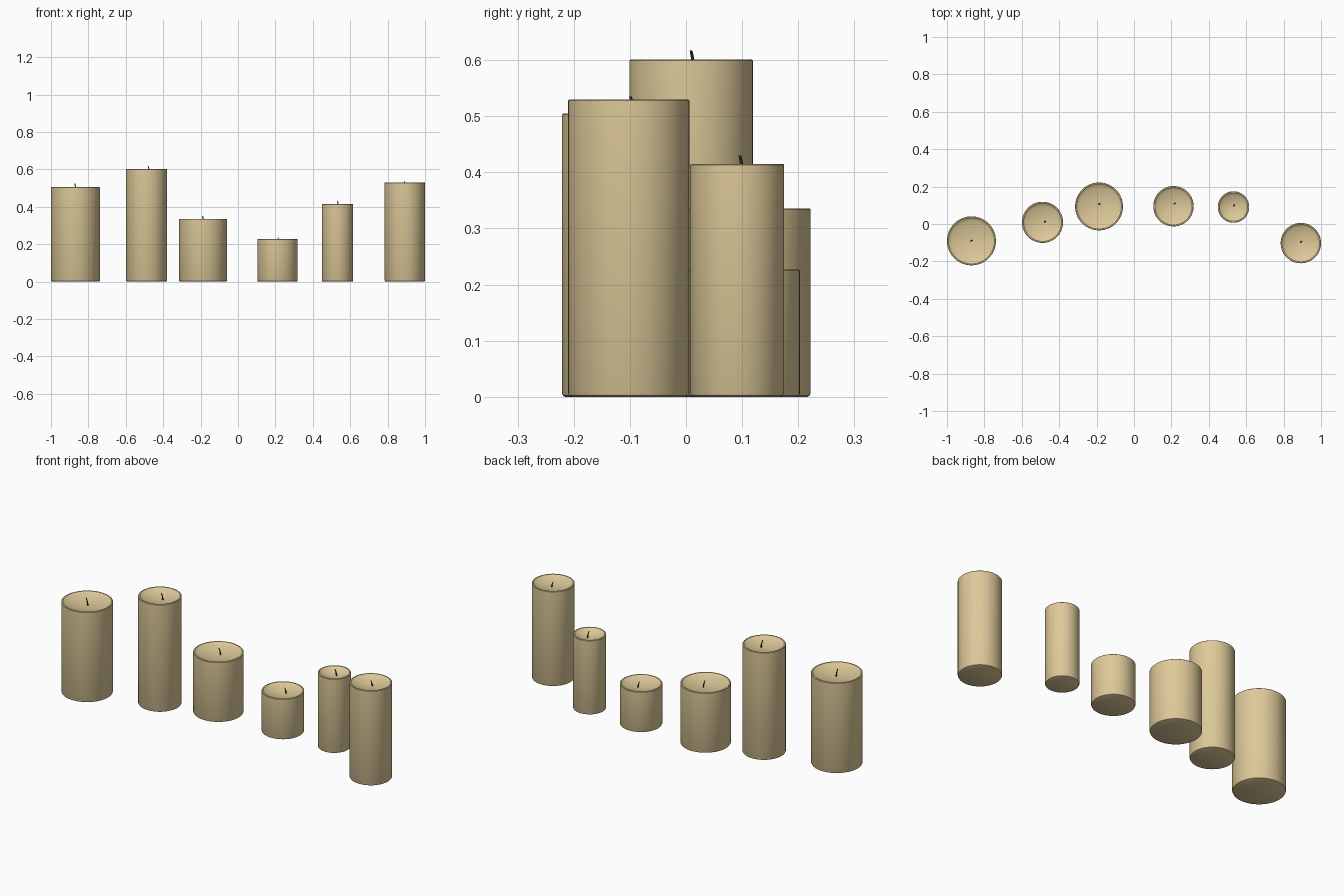
import bpy, bmesh, math
from mathutils import Vector

if "Cube" in bpy.data.objects:
    bpy.data.objects.remove(bpy.data.objects["Cube"])


def material(name, rgb):
    m = bpy.data.materials.new(name)
    m.diffuse_color = (*rgb, 1)
    m.use_nodes = True
    m.node_tree.nodes["Principled BSDF"].inputs["Base Color"].default_value = m.diffuse_color
    return m


WAX = material("cream wax", (0.73, 0.59, 0.32))
CHAR = material("charred wick", (0.06, 0.045, 0.025))
SEGMENTS = 64


def finish(bm, name, mat):
    bmesh.ops.recalc_face_normals(bm, faces=bm.faces[:])
    mesh = bpy.data.meshes.new(name)
    bm.to_mesh(mesh)
    bm.free()
    mesh.materials.append(mat)
    ob = bpy.data.objects.new(name, mesh)
    bpy.context.collection.objects.link(ob)
    bpy.ops.object.select_all(action='DESELECT')
    ob.select_set(True)
    bpy.context.view_layer.objects.active = ob
    bpy.ops.object.shade_smooth_by_angle(angle=math.radians(35))
    return ob


def skin(bm, rings):
    """Bridge successive vertex rings with quads and cap both ends."""
    n = len(rings[0])
    for a, b in zip(rings, rings[1:]):
        for i in range(n):
            j = (i + 1) % n
            bm.faces.new((a[i], a[j], b[j], b[i]))
    bm.faces.new(rings[0][::-1])
    bm.faces.new(rings[-1])


def candle_body(name, x, y, r, h):
    # side profile: rounded foot, straight wall, thin rim, dished melt pool
    profile = [(r - 0.006, 0), (r - 0.002, 0.002), (r, 0.006),
               (r, h - 0.002), (r - 0.002, h), (r - 0.008, h), (r - 0.011, h - 0.003)]
    inner, depth = r - 0.011, 0.023
    for k in range(1, 9):
        t = 1 - k / 8.3
        profile.append((inner * t, h - 0.003 - (depth - 0.003) * (1 - t * t)))
    bm = bmesh.new()
    rings = []
    for pr, pz in profile:
        rings.append([bm.verts.new((x + pr * math.cos(2 * math.pi * i / SEGMENTS),
                                    y + pr * math.sin(2 * math.pi * i / SEGMENTS), pz))
                      for i in range(SEGMENTS)])
    skin(bm, rings)
    return finish(bm, name, WAX)


def wick(name, x, y, base, top):
    # slim cord with a slight bend
    bm = bmesh.new()
    rings = []
    for k in range(7):
        t = k / 6
        c = Vector((x + 0.003 - 0.006 * t * t, y + 0.002 - 0.005 * t * t,
                    base + (top - base) * t))
        rad = 0.0035 - 0.001 * t
        rings.append([bm.verts.new(c + Vector((rad * math.cos(math.pi * i / 4),
                                               rad * math.sin(math.pi * i / 4), 0)))
                      for i in range(8)])
    skin(bm, rings)
    return finish(bm, name, CHAR)


# centre x, centre y, radius, height, wick x, wick y, wick top
candles = [
    (-0.869, -0.090, 0.131, 0.505, -0.870, -0.090, 0.525),
    (-0.489, 0.009, 0.110, 0.601, -0.477, 0.012, 0.617),
    (-0.187, 0.094, 0.128, 0.336, -0.186, 0.106, 0.350),
    (0.211, 0.095, 0.108, 0.227, 0.217, 0.109, 0.236),
    (0.532, 0.091, 0.084, 0.415, 0.535, 0.099, 0.430),
    (0.892, -0.102, 0.108, 0.530, 0.893, -0.096, 0.535),
]
for i, (x, y, r, h, wx, wy, wt) in enumerate(candles, 1):
    candle_body(f"candle_{i}", x, y, r, h)
    wick(f"wick_{i}", wx, wy, h - 0.028, wt)
